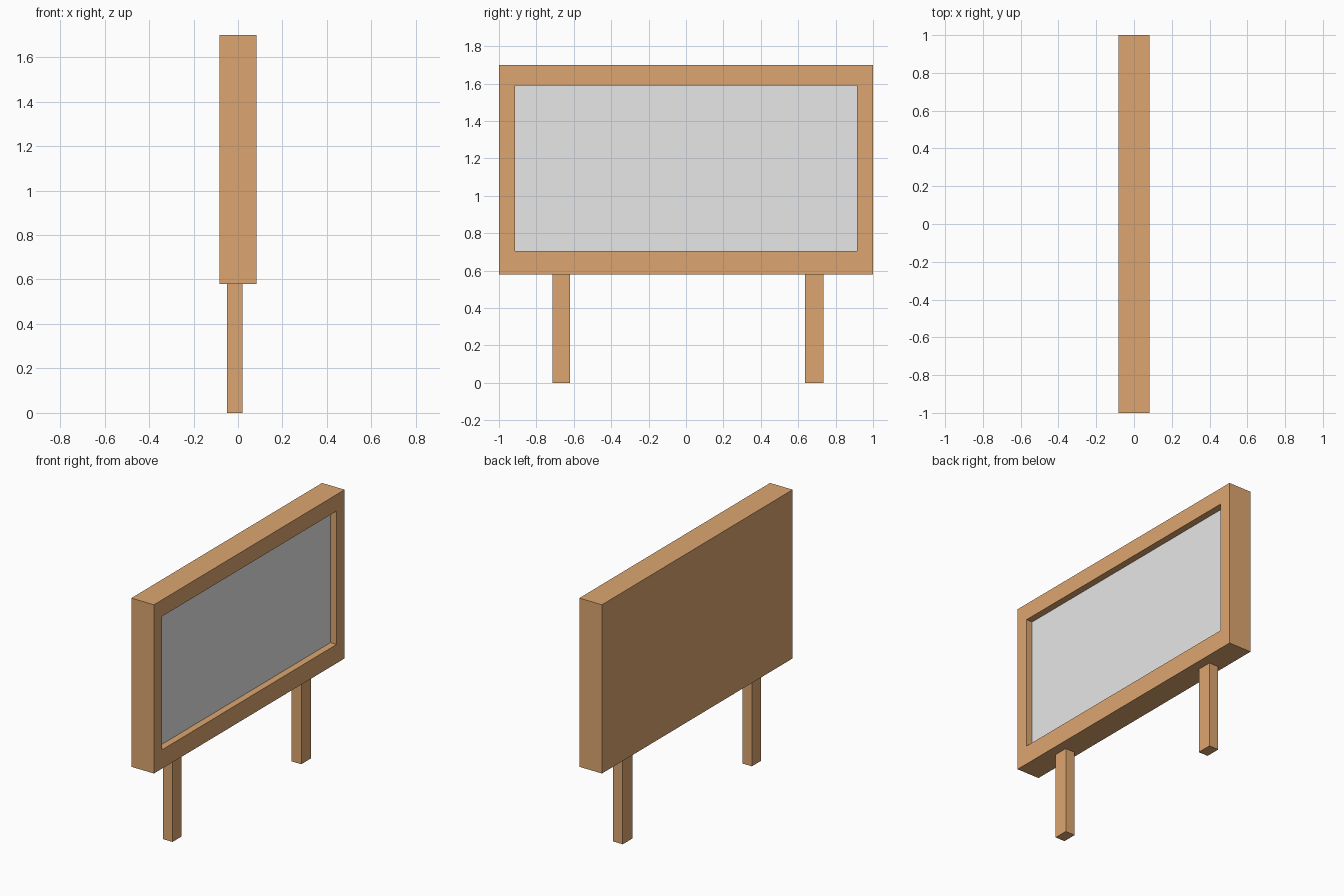
import bpy
import bmesh
from mathutils import Vector

cube = bpy.data.objects.get("Cube")
if cube:
    bpy.data.objects.remove(cube, do_unlink=True)


def make_material(name, rgb):
    mat = bpy.data.materials.new(name)
    mat.use_nodes = True
    color = (*rgb, 1.0)
    mat.diffuse_color = color
    mat.node_tree.nodes["Principled BSDF"].inputs["Base Color"].default_value = color
    return mat


wood = make_material("warm wood", (0.72, 0.38, 0.16))
grey = make_material("light grey", (0.8, 0.8, 0.8))


def box_mesh(low, high):
    low, high = Vector(low), Vector(high)
    bm = bmesh.new()
    bmesh.ops.create_cube(bm, size=1)
    bmesh.ops.scale(bm, vec=high - low, verts=bm.verts)
    bmesh.ops.translate(bm, vec=(low + high) / 2, verts=bm.verts)
    return bm


def add_object(name, bm, materials):
    mesh = bpy.data.meshes.new(name)
    bm.to_mesh(mesh)
    bm.free()
    for mat in materials:
        mesh.materials.append(mat)
    obj = bpy.data.objects.new(name, mesh)
    bpy.context.collection.objects.link(obj)
    return obj


# Board: a wooden case with a recessed grey panel on the +x side
bottom, top, half_depth = 0.58, 1.70, 0.083
bm = box_mesh((-half_depth, -1, bottom), (half_depth, 1, top))
panel = max(bm.faces, key=lambda f: f.calc_center_median().x)
bmesh.ops.inset_individual(bm, faces=[panel], thickness=0.12)
for v in panel.verts:
    v.co.z = 1.59 if v.co.z > 1 else 0.705

# Second, zero-width inset gives the walls of the recess
bmesh.ops.inset_individual(bm, faces=[panel], thickness=0)
for v in panel.verts:
    v.co.x -= 0.045
panel.material_index = 1
add_object("board", bm, [wood, grey])

# Legs
for name, y_low, y_high in (("front_leg", -0.715, -0.62), ("back_leg", 0.635, 0.735)):
    add_object(name, box_mesh((-0.05, y_low, 0), (0.02, y_high, bottom)), [wood])
